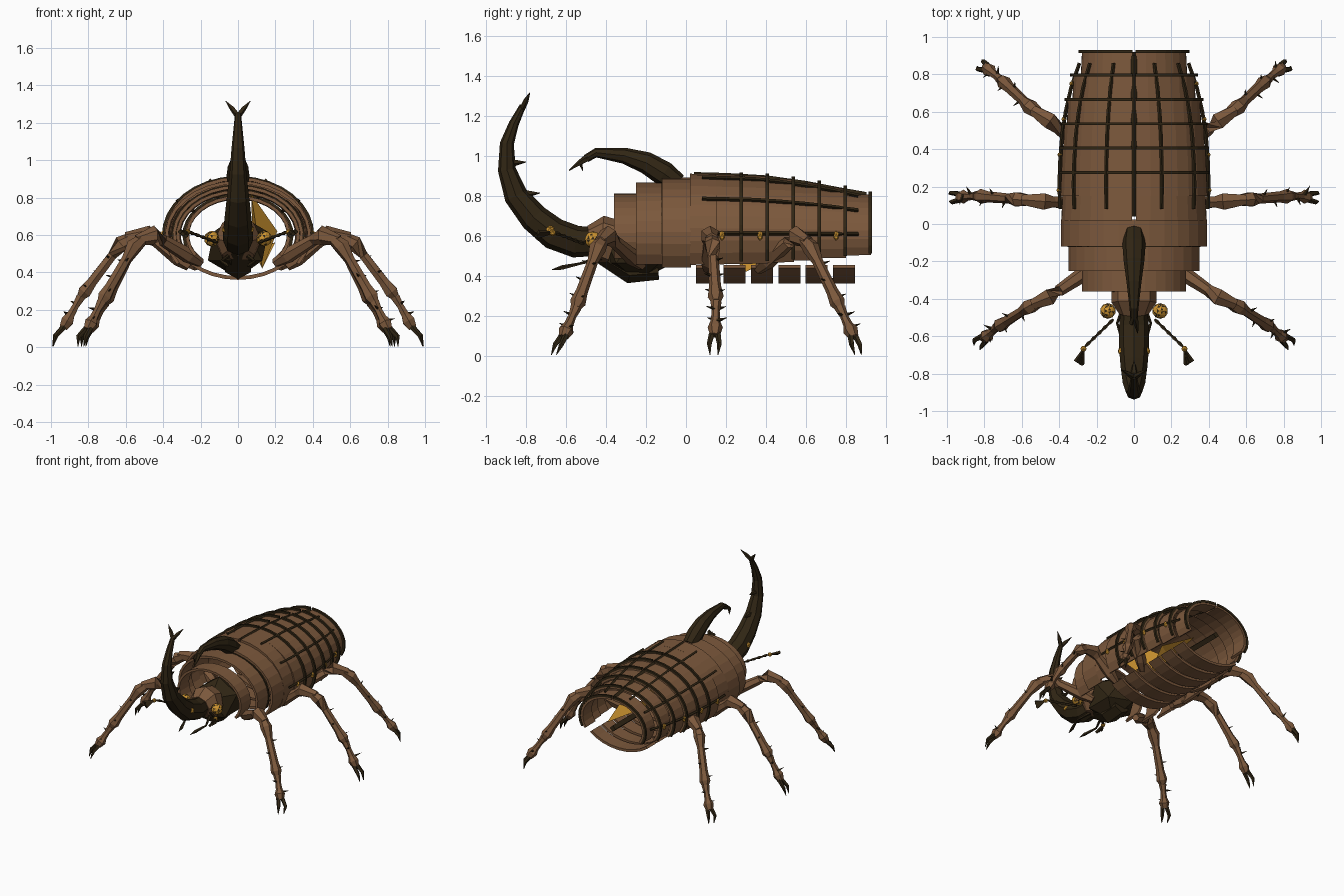
import bpy, bmesh, math
from mathutils import Vector

if "Cube" in bpy.data.objects:
    bpy.data.objects.remove(bpy.data.objects["Cube"])

def material(name, rgb):
    m = bpy.data.materials.new(name)
    m.diffuse_color = (*rgb, 1)
    m.use_nodes = True
    m.node_tree.nodes["Principled BSDF"].inputs["Base Color"].default_value = m.diffuse_color
    return m

BROWN = material("brown shell", (0.20, 0.098, 0.045))
DARK = material("dark horn", (0.030, 0.019, 0.007))
AMBER = material("amber", (0.62, 0.30, 0.03))

def finish(name, bm, *mats):
    bmesh.ops.recalc_face_normals(bm, faces=bm.faces[:])
    me = bpy.data.meshes.new(name)
    bm.to_mesh(me)
    bm.free()
    for m in mats:
        me.materials.append(m)
    ob = bpy.data.objects.new(name, me)
    bpy.context.collection.objects.link(ob)
    return ob

def skin(bm, rings):
    """Join equal rings of points into a capped surface."""
    vs = [[bm.verts.new(p) for p in r] for r in rings]
    n = len(vs[0])
    for a, b in zip(vs, vs[1:]):
        for i in range(n):
            j = (i + 1) % n
            bm.faces.new((a[i], a[j], b[j], b[i]))
    bm.faces.new(vs[0])
    bm.faces.new(vs[-1])

def add_tube(bm, pts, radii, sides=6):
    pts = [Vector(p) for p in pts]
    rings = []
    for i, p in enumerate(pts):
        d = (pts[min(i + 1, len(pts) - 1)] - pts[max(i - 1, 0)]).normalized()
        ref = Vector((1, 0, 0)) if abs(d.x) < 0.75 else Vector((0, 1, 0))
        u = d.cross(ref).normalized()
        v = d.cross(u)
        rings.append([p + radii[i] * (u * math.cos(a) + v * math.sin(a))
                      for a in (2 * math.pi * k / sides for k in range(sides))])
    skin(bm, rings)

def tube(name, pts, radii, mat, sides=6):
    bm = bmesh.new()
    add_tube(bm, pts, radii, sides)
    return finish(name, bm, mat)

ZC = 0.60  # height of the shell's axis

def arc_point(rx, rz, deg, y):
    a = math.radians(deg)
    return Vector((rx * math.cos(a), y, ZC + rz * math.sin(a)))

def band(name, y0, y1, s0, s1, a0, a1, mat, t=0.018, seg=10):
    """Curved plate: s0 and s1 are its (rx, rz) at the front and rear edge."""
    bm = bmesh.new()
    rings = []
    for i in range(seg + 1):
        a = a0 + (a1 - a0) * i / seg
        rings.append([arc_point(s0[0], s0[1], a, y0), arc_point(s1[0], s1[1], a, y1),
                      arc_point(s1[0] - t, s1[1] - t, a, y1),
                      arc_point(s0[0] - t, s0[1] - t, a, y0)])
    skin(bm, rings)
    return finish(name, bm, mat)

def ball(name, c, r, mat, sub=1, scale=(1, 1, 1)):
    bm = bmesh.new()
    bmesh.ops.create_icosphere(bm, subdivisions=sub, radius=r)
    for v in bm.verts:
        v.co = Vector(c) + Vector([a * b for a, b in zip(v.co, scale)])
    return finish(name, bm, mat)

# Thorax rings
for i, (y0, y1, rx, rz) in enumerate([(-0.36, -0.24, 0.28, 0.21), (-0.25, -0.11, 0.35, 0.265),
                                      (-0.12, 0.025, 0.39, 0.29)]):
    band(f"thorax_ring_{i}", y0, y1, (rx, rz), (rx, rz), -33, 213, BROWN, seg=20)
band("thorax_rim", -0.122, -0.108, (0.356, 0.27), (0.356, 0.27), -20, 200, DARK, 0.012, 20)

# Wing cases: seven overlapping plates a side, with dark hoops, ribs and amber studs
EDGES = [0.02, 0.15, 0.28, 0.41, 0.54, 0.67, 0.80, 0.925]
SIZES = [(0.39, 0.31), (0.395, 0.305), (0.39, 0.30), (0.38, 0.285),
         (0.36, 0.265), (0.33, 0.24), (0.285, 0.21)]

def shell_size(y):
    f = min(max((y - 0.085) / 0.13, 0), 5.999)
    i = int(f)
    return [a + (b - a) * (f - i) for a, b in zip(SIZES[i], SIZES[i + 1])]

for side, tag in ((1, "right"), (-1, "left")):
    def ang(a):
        return a if side > 0 else 180 - a
    for i, (rx, rz) in enumerate(SIZES):
        y0, y1 = EDGES[i], EDGES[i + 1]
        band(f"wing_case_{tag}_{i}", y0, y1, (rx, rz), (rx - 0.006, rz - 0.004), ang(-28), ang(88.5), BROWN)
        if i:
            h = (rx + 0.012, rz + 0.01)
            band(f"hoop_{tag}_{i}", y1 - 0.012, y1 + 0.004, h, h, ang(-24), ang(88.5), DARK)
    for k, a in enumerate((2, 36, 68)):
        pts = [arc_point(shell_size(y)[0] + 0.005, shell_size(y)[1] + 0.005, ang(a), y)
               for y in (0.08 + 0.13 * j for j in range(7))]
        tube(f"rib_{tag}_{k}", pts, [0.010] * 7, DARK, 4)
    for k, y in enumerate((0.18, 0.37, 0.56, 0.75)):
        p = arc_point(shell_size(y)[0] + 0.008, 0.2, ang(0), y)
        ball(f"stud_{tag}_{k}", p, 0.018, AMBER, 1, (0.8, 0.8, 1.4))

# Seam under the gap between the wing cases, and the inner spine
tube("seam", [(0, y, ZC + shell_size(y)[1] - 0.008) for y in (0.04, 0.2, 0.4, 0.6, 0.75, 0.9)],
     [0.016] * 6, DARK, 4)
tube("inner_spine", [(0, 0.3, 0.56), (0, 0.92, 0.56)], [0.025] * 2, DARK, 4)

# Belly plates
for i in range(6):
    y = 0.05 + 0.137 * i
    band(f"belly_plate_{i}", y, y + 0.11, (0.34, 0.24), (0.34, 0.24), 222, 318, BROWN, 0.02, 8)

# Folded wing membrane
bm = bmesh.new()
q = [bm.verts.new(p) for p in ((0.07, 0.10, 0.82), (0.21, 0.12, 0.62), (0.13, 0.30, 0.42),
                               (0.20, 0.55, 0.56), (0.08, 0.50, 0.52), (0.12, 0.82, 0.54))]
for f in ((0, 1, 2), (0, 2, 4), (2, 3, 4), (4, 3, 5)):
    bm.faces.new([q[i] for i in f])
finish("folded_wing", bm, AMBER)

# Head, neck and jaw
ball("head_core", (0, -0.24, 0.54), 0.18, DARK, 1, (1.0, 1.15, 0.95))
tube("neck_plate", [(0, -0.36, 0.56), (0, -0.42, 0.58), (0, -0.48, 0.57)], [0.12, 0.12, 0.08], BROWN, 8)
tube("jaw", [(0, -0.14, 0.45), (0, -0.27, 0.44), (0, -0.45, 0.54)], [0.07, 0.08, 0.06], DARK)

# Long head horn with forked tip and two teeth
tube("head_horn",
     [(0, -0.44, 0.57), (0, -0.55, 0.57), (0, -0.66, 0.61), (0, -0.76, 0.69), (0, -0.85, 0.80),
      (0, -0.895, 0.93), (0, -0.895, 1.06), (0, -0.86, 1.16), (0, -0.815, 1.25)],
     [0.07, 0.08, 0.08, 0.072, 0.06, 0.045, 0.035, 0.025, 0.016], DARK, 8)
for s in (1, -1):
    tube("head_horn_prong", [(0, -0.82, 1.235), (0.03 * s, -0.80, 1.275), (0.065 * s, -0.78, 1.315)],
         [0.016, 0.014, 0.002], DARK, 5)
for y, z in ((-0.87, 0.965), (-0.80, 0.81)):
    tube("horn_tooth", [(0, y, z), (0, y + 0.07, z + 0.003)], [0.022, 0.002], DARK, 5)

# Curved thorax horn with forked tip
tube("thorax_horn",
     [(0, -0.04, 0.86), (0, -0.11, 0.91), (0, -0.20, 0.965), (0, -0.31, 1.0), (0, -0.45, 1.015),
      (0, -0.50, 0.985)], [0.05, 0.062, 0.055, 0.04, 0.024, 0.02], DARK, 8)
for s in (1, -1):
    tube("thorax_horn_prong", [(0, -0.49, 0.99), (0.012 * s, -0.53, 0.965),
                               (0.02 * s, -0.55 - 0.035 * s, 0.925)], [0.02, 0.014, 0.002], DARK, 5)

# Legs: hip, knee, shin, ankle, foot and tip on the right side, repeated on the left
LEGS = {
    "front": [(0.20, -0.22, 0.45), (0.45, -0.39, 0.60), (0.54, -0.43, 0.57),
              (0.73, -0.55, 0.24), (0.80, -0.61, 0.10), (0.84, -0.66, 0.02)],
    "middle": [(0.26, 0.11, 0.43), (0.48, 0.12, 0.60), (0.60, 0.13, 0.585),
               (0.84, 0.15, 0.27), (0.93, 0.145, 0.11), (0.99, 0.14, 0.02)],
    "hind": [(0.22, 0.36, 0.43), (0.45, 0.55, 0.60), (0.54, 0.61, 0.57),
             (0.71, 0.77, 0.24), (0.79, 0.835, 0.10), (0.825, 0.86, 0.02)]}
for name, pts in LEGS.items():
    for s, tag in ((1, "right"), (-1, "left")):
        hip, knee, shin, ankle, foot, tip = [Vector((p[0] * s, p[1], p[2])) for p in pts]
        leg = f"{name}_{tag}"
        tube(f"{leg}_thigh", [hip, hip.lerp(knee, 0.25), hip.lerp(knee, 0.8), knee, shin],
             [0.025, 0.042, 0.032, 0.05, 0.03], BROWN)
        tube(f"{leg}_shin", [knee.lerp(shin, 0.6)] + [shin.lerp(ankle, f) for f in (0.1, 0.3, 0.75, 0.92, 1)],
             [0.03, 0.043, 0.027, 0.03, 0.04, 0.025], BROWN)
        tube(f"{leg}_foot", [ankle.lerp(foot, f) for f in (0, 0.3, 0.6, 0.8, 1.05)],
             [0.028, 0.02, 0.024, 0.038, 0.025], BROWN)
        across = (tip - foot).cross(Vector((0, 0, 1))).normalized()
        bm = bmesh.new()
        for k in (-1, 1):   # paired claws
            mid = foot.lerp(tip, 0.55) + across * 0.025 * k + Vector((0.012 * s, 0, 0))
            add_tube(bm, [foot + across * 0.015 * k, mid, tip + across * 0.02 * k - Vector((0, 0, 0.015))],
                     [0.016, 0.013, 0.002], 5)
        for k, f in enumerate((0.35, 0.6, 0.85, 1.12, 1.3)):   # spines along the shin
            p = shin.lerp(ankle, f)
            out = across * (1 if k % 2 else -1) + Vector((0.5 * s, 0, 0.3))
            add_tube(bm, [p, p + out.normalized() * 0.058], [0.012, 0.001], 4)
        finish(f"{leg}_claws_and_spines", bm, DARK)

# Eyes with dark inset facets, antennae, palps and horn studs
for s, tag in ((1, "right"), (-1, "left")):
    eye = ball(f"eye_{tag}", (0.14 * s, -0.465, 0.58), 0.042, AMBER, 2)
    eye.data.materials.append(DARK)
    bm = bmesh.new()
    bm.from_mesh(eye.data)
    facets = list(bm.faces)[::2]
    bmesh.ops.inset_individual(bm, faces=facets, thickness=0.003)
    for f in facets:
        f.material_index = 1
    bm.to_mesh(eye.data)
    bm.free()
    root, end = Vector((0.11 * s, -0.51, 0.56)), Vector((0.26 * s, -0.655, 0.615))
    tube(f"antenna_{tag}", [root.lerp(end, i / 10) for i in range(11)],
         [0.011 if i % 2 else 0.006 for i in range(11)], DARK, 5)
    ball(f"antenna_bead_{tag}", end + Vector((0.01 * s, -0.012, 0)), 0.018, AMBER)
    for k in (-1, 0, 1):
        tube(f"antenna_club_{tag}", [end + Vector((0.012 * s, -0.02, 0)),
             Vector(((0.295 + 0.016 * k) * s, -0.745 + 0.008 * k, 0.605 + 0.012 * k))], [0.007, 0.013], DARK, 4)
    tube(f"palp_{tag}", [(0.05 * s, -0.42, 0.49), (0.09 * s, -0.53, 0.46), (0.06 * s, -0.62, 0.44),
                         (0.05 * s, -0.67, 0.43)], [0.012, 0.007, 0.012, 0.002], DARK, 5)
    ball(f"horn_stud_{tag}", (0.065 * s, -0.68, 0.63), 0.024, AMBER)
